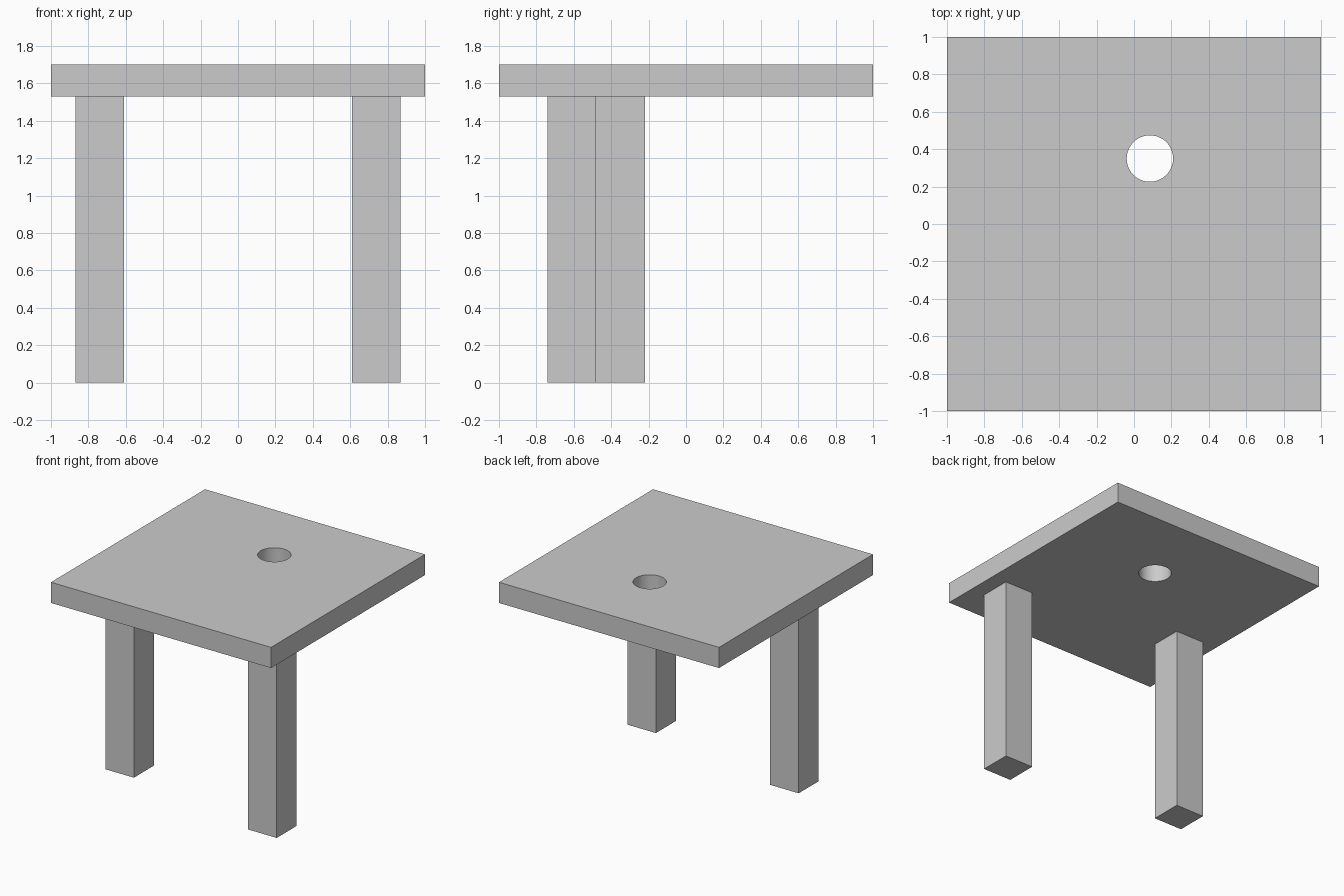
import bpy
import math

# Remove the default cube
cube = bpy.data.objects.get("Cube")
if cube:
    bpy.data.objects.remove(cube, do_unlink=True)

# Single matte grey
GREY = (0.6, 0.6, 0.6, 1.0)
grey = bpy.data.materials.new("plain grey")
grey.use_nodes = True
grey.diffuse_color = GREY
grey.node_tree.nodes["Principled BSDF"].inputs["Base Color"].default_value = GREY

TOP, UNDERSIDE = 1.70, 1.53
LEG = 0.26


def block(name, centre, size):
    """Axis-aligned box with its scale applied."""
    bpy.ops.mesh.primitive_cube_add(size=1, location=centre)
    obj = bpy.context.object
    obj.name = name
    obj.scale = size
    bpy.ops.object.transform_apply(location=False, rotation=False, scale=True)
    obj.data.materials.append(grey)
    return obj


# Legs: the left one stands at the front, the right one a leg's depth further back
for name, x, y in (("left_leg", 0.74, -0.61), ("right_leg", -0.74, -0.35)):
    block(name, (x, y, UNDERSIDE / 2), (LEG, LEG, UNDERSIDE))

# Round hole cutter
bpy.ops.mesh.primitive_cylinder_add(
    vertices=64, radius=0.124, depth=1, location=(0.085, 0.35, TOP))
cutter = bpy.context.object
cutter.name = "hole_cutter"
cutter.hide_render = True
cutter.data.materials.append(grey)

# Table top, drilled through
tabletop = block("table_top", (0, 0, (TOP + UNDERSIDE) / 2), (2, 2, TOP - UNDERSIDE))
drill = tabletop.modifiers.new("hole", "BOOLEAN")
drill.operation = "DIFFERENCE"
drill.solver = "EXACT"
drill.object = cutter
bpy.ops.object.modifier_apply(modifier=drill.name)
bpy.data.objects.remove(cutter, do_unlink=True)
bpy.ops.object.shade_smooth_by_angle(angle=math.radians(30))
